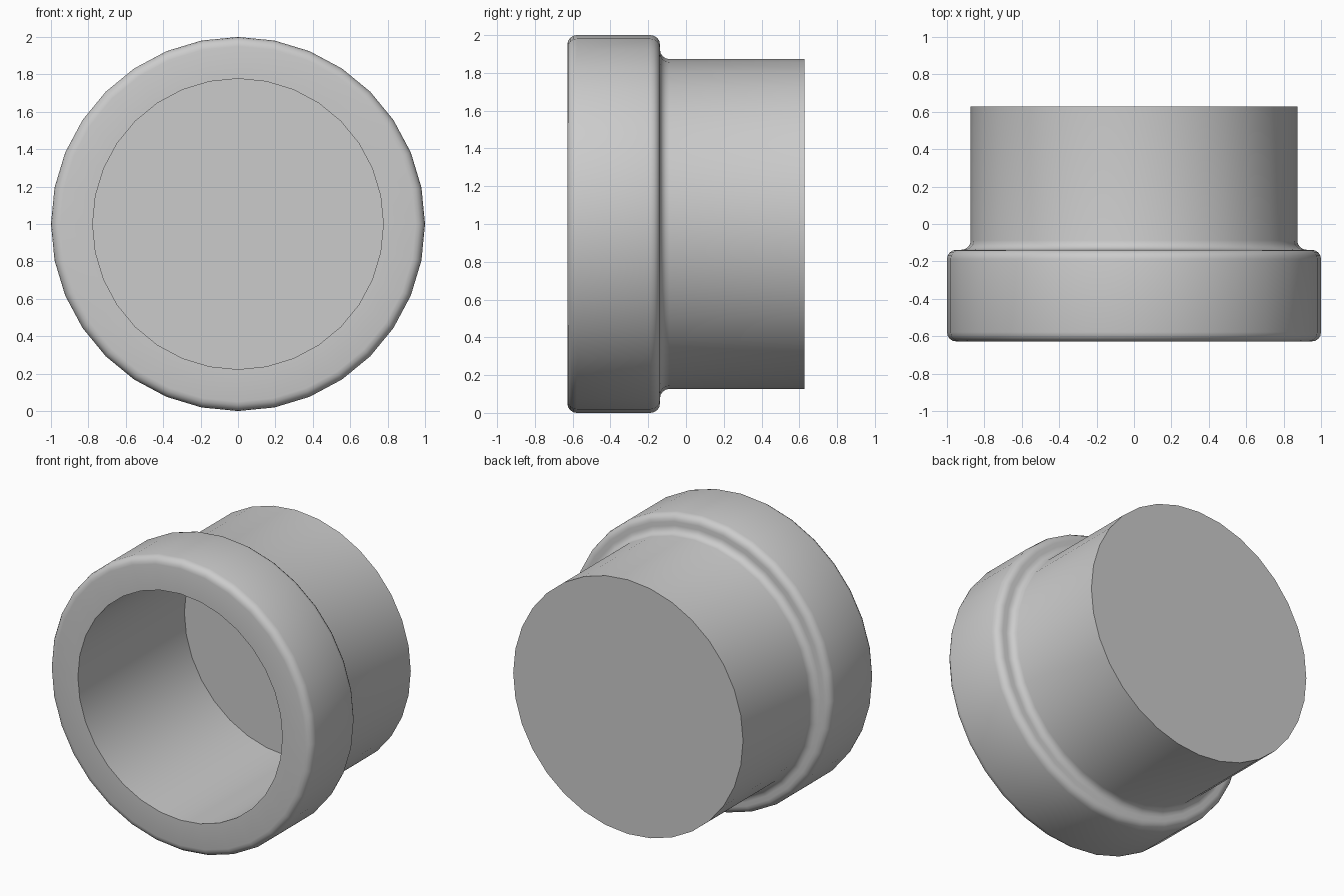
import bpy, bmesh
from math import sin, cos, pi, radians
from mathutils import Matrix, Vector

cube = bpy.data.objects.get("Cube")
if cube:
    bpy.data.objects.remove(cube)

SIDES = 32
FRONT, BACK = -0.628, 0.628
RIM_R, TUBE_R, BORE_R = 1.0, 0.873, 0.777
SHOULDER = -0.138       # back face of the rim
FILLET = 0.05
FLOOR = BACK - 0.1      # bottom of the bore


def arc(r, y, start, end, steps=4):
    """Quarter-round profile points (radius, y) about a centre."""
    angles = [radians(start + (end - start) * i / steps) for i in range(steps + 1)]
    return [(r + FILLET * cos(a), y + FILLET * sin(a)) for a in angles]


# Profile from the bore floor, around the rim, to the closed back end
profile = [(BORE_R, FLOOR), (BORE_R, FRONT)]
profile += arc(RIM_R - FILLET, FRONT + FILLET, -90, 0)
profile += arc(RIM_R - FILLET, SHOULDER - FILLET, 0, 90)
profile += arc(TUBE_R + FILLET, SHOULDER + FILLET, 270, 180)
profile += [(TUBE_R, BACK)]

# Turn the profile around the y axis
bm = bmesh.new()
rings = [[bm.verts.new((r * sin(2 * pi * i / SIDES), y, r * cos(2 * pi * i / SIDES)))
          for i in range(SIDES)] for r, y in profile]
for a, b in zip(rings, rings[1:]):
    for i in range(SIDES):
        j = (i + 1) % SIDES
        bm.faces.new((a[i], a[j], b[j], b[i]))

# Flat floor of the bore and flat back end
bm.faces.new(rings[0])
bm.faces.new(rings[-1])
bmesh.ops.recalc_face_normals(bm, faces=bm.faces)
bmesh.ops.transform(bm, matrix=Matrix.Translation(Vector((0, 0, 1))), verts=bm.verts)

mesh = bpy.data.meshes.new("flanged_cap")
bm.to_mesh(mesh)
bm.free()
cap = bpy.data.objects.new("flanged_cap", mesh)
bpy.context.collection.objects.link(cap)

# Plain grey material
grey = bpy.data.materials.new("light_grey")
grey.use_nodes = True
color = (0.6, 0.6, 0.6, 1)
grey.diffuse_color = color
grey.node_tree.nodes["Principled BSDF"].inputs["Base Color"].default_value = color
mesh.materials.append(grey)

# Smooth sides with crisp bore and back edges
bpy.ops.object.select_all(action="DESELECT")
cap.select_set(True)
bpy.context.view_layer.objects.active = cap
bpy.ops.object.shade_smooth_by_angle(angle=radians(35))
